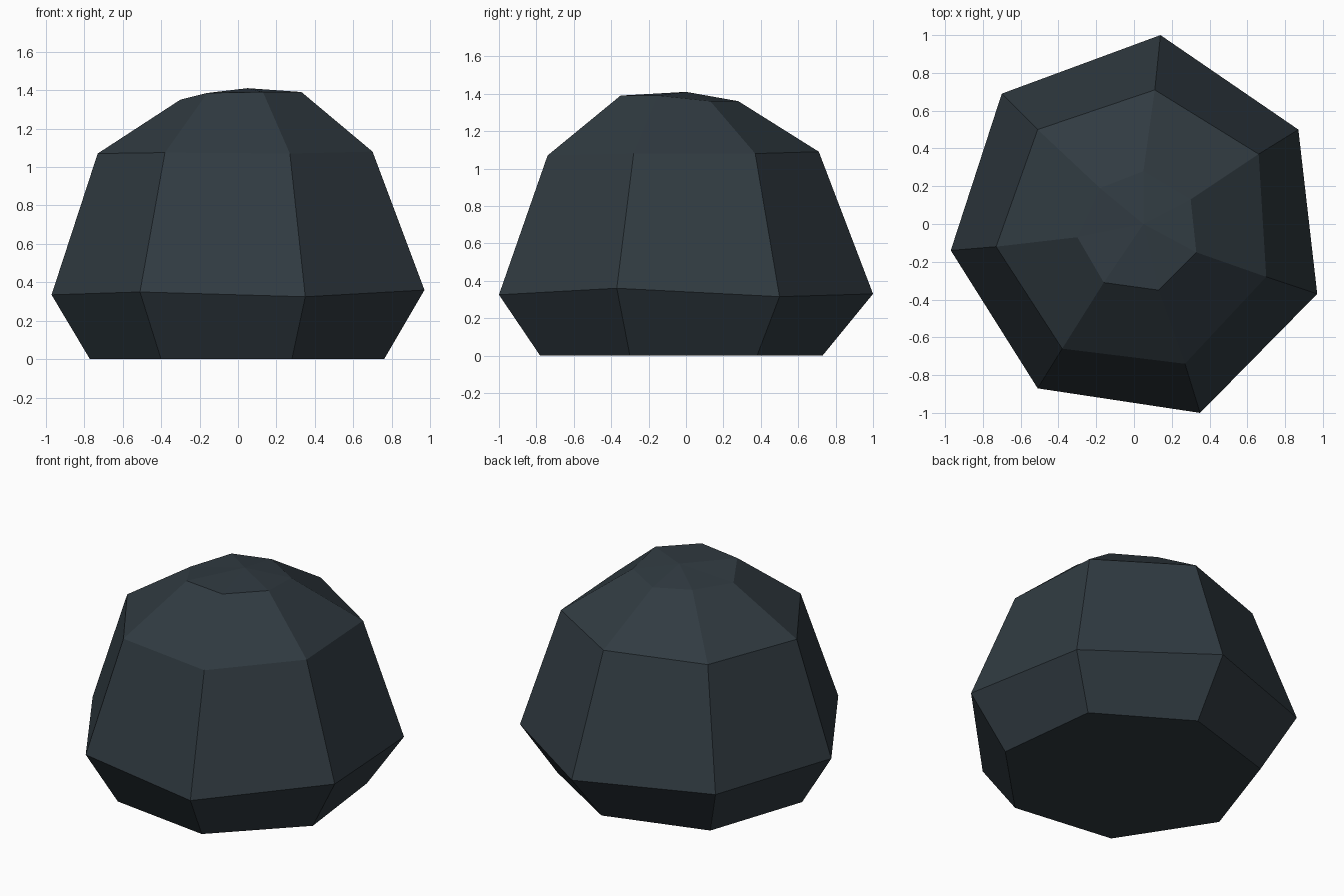
import bpy
import bmesh

cube = bpy.data.objects.get("Cube")
if cube:
    bpy.data.objects.remove(cube, do_unlink=True)

# Dark slate stone
slate = bpy.data.materials.new("dark_slate")
slate.use_nodes = True
colour = (0.030, 0.043, 0.053, 1)
slate.diffuse_color = colour
bsdf = slate.node_tree.nodes["Principled BSDF"]
bsdf.inputs["Base Color"].default_value = colour
bsdf.inputs["Roughness"].default_value = 0.9

# Irregular seven-sided outlines, from the base up to the crown
base = [(0.11, 0.73, 0), (-0.55, 0.53, 0), (-0.77, -0.12, 0), (-0.40, -0.69, 0),
        (0.28, -0.78, 0), (0.76, -0.30, 0), (0.68, 0.38, 0)]
belly = [(0.14, 1.0, 0.33), (-0.70, 0.69, 0.34), (-0.97, -0.14, 0.335),
         (-0.51, -0.87, 0.35), (0.35, -1.0, 0.325), (0.97, -0.37, 0.36),
         (0.87, 0.5, 0.315)]
shoulder = [(0.11, 0.71, 1.09), (-0.51, 0.50, 1.08), (-0.73, -0.12, 1.07),
            (-0.38, -0.66, 1.075), (0.27, -0.74, 1.07), (0.70, -0.28, 1.08),
            (0.66, 0.37, 1.08)]
crown = [(0.05, 0.28, 1.36), (-0.18, 0.19, 1.37), (-0.30, -0.07, 1.35),
         (-0.16, -0.31, 1.385), (0.13, -0.35, 1.39), (0.33, -0.15, 1.39),
         (0.30, 0.13, 1.36)]

# Faceted rock: bridge the outlines, cap the base, fan the crown to a peak
bm = bmesh.new()
rings = [[bm.verts.new(p) for p in ring] for ring in (base, belly, shoulder, crown)]
sides = len(base)
for low, high in zip(rings, rings[1:]):
    for i in range(sides):
        j = (i + 1) % sides
        bm.faces.new((low[i], low[j], high[j], high[i]))
bm.faces.new(rings[0])
peak = bm.verts.new((0.05, 0, 1.41))
for i in range(sides):
    bm.faces.new((rings[-1][i], rings[-1][(i + 1) % sides], peak))
bmesh.ops.recalc_face_normals(bm, faces=bm.faces)

mesh = bpy.data.meshes.new("rock")
bm.to_mesh(mesh)
bm.free()
mesh.materials.append(slate)
rock = bpy.data.objects.new("rock", mesh)
bpy.context.collection.objects.link(rock)
